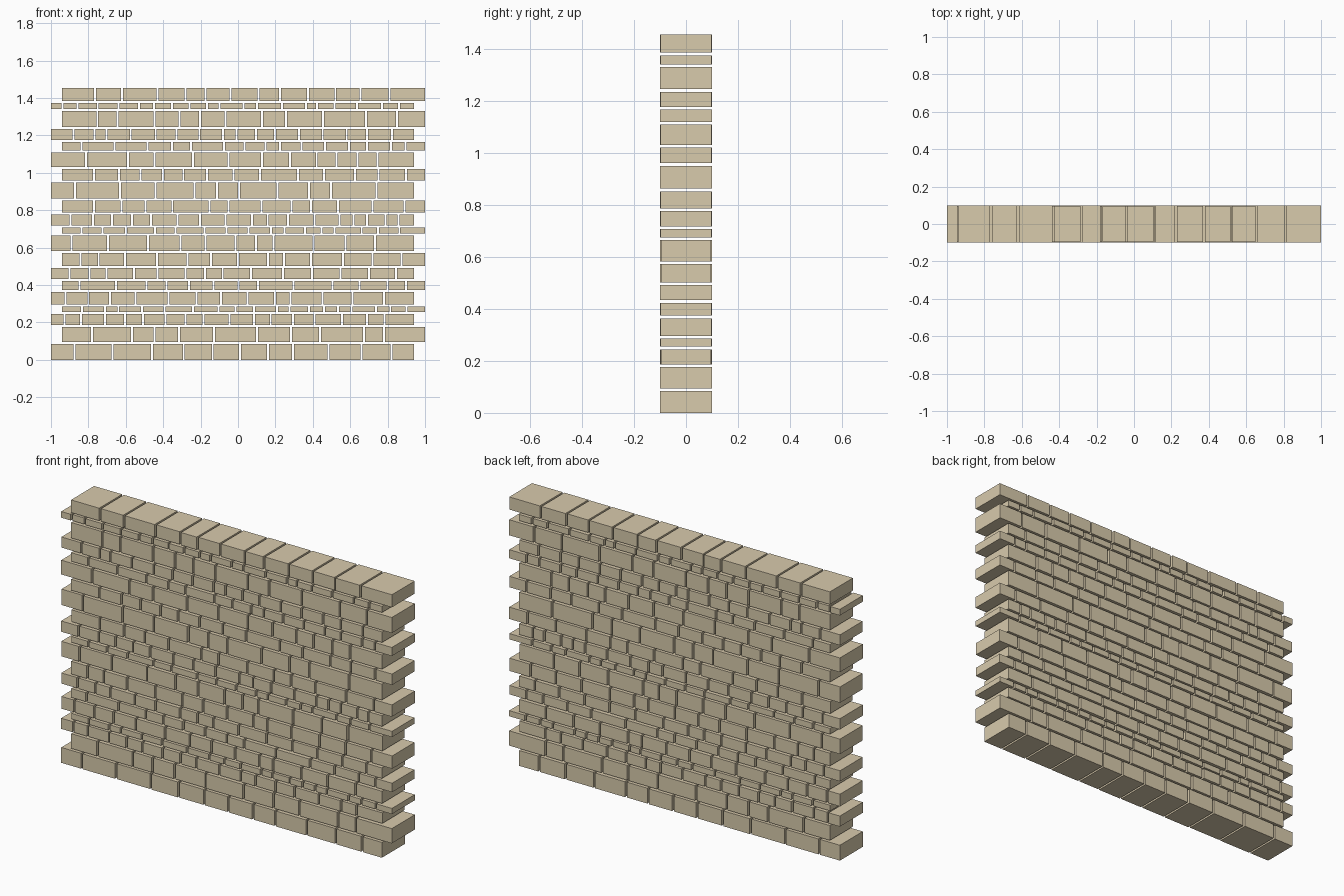
import bpy, bmesh, random
from mathutils import Matrix

if "Cube" in bpy.data.objects:
    bpy.data.objects.remove(bpy.data.objects["Cube"])

random.seed(7)
GAP = 0.0105          # open joint between stones and between courses
STEP = 0.06           # toothing: alternate courses shift by this much
DEPTH = 0.2

stone = bpy.data.materials.new("sandstone")
stone.diffuse_color = (0.69, 0.595, 0.415, 1.0)
stone.use_nodes = True
stone.node_tree.nodes["Principled BSDF"].inputs["Base Color"].default_value = stone.diffuse_color

# Course height and number of stones, bottom to top
COURSES = [(.084, 12), (.081, 11), (.058, 17), (.031, 19), (.067, 14),
           (.049, 14), (.058, 15), (.070, 14), (.082, 12), (.032, 17),
           (.059, 18), (.065, 13), (.087, 11), (.060, 14), (.078, 12),
           (.047, 16), (.058, 17), (.085, 12), (.034, 20), (.069, 13)]

# Joints of the two courses whose wide faces are fully exposed
FOOTING = [-.875, -.67, -.46, -.29, -.16, -.035, .16, .29, .485, .665, .80 - .13 + .065]
FOOTING = [-.875, -.67, -.46, -.29, -.135, .01, .16, .295, .485, .66]
CAPPING = [-.765, -.62, -.43, -.28, -.175, -.04, .11, .225, .375, .52, .655, .81]


def random_joints(x0, x1, count):
    """Uneven joint positions that split a course into count stones."""
    widths = [random.uniform(0.6, 1.4) for _ in range(count)]
    scale = (x1 - x0) / sum(widths)
    joints, x = [], x0
    for w in widths[:-1]:
        x += w * scale
        joints.append(x)
    return joints


def add_stone(bm, x0, x1, z0, z1):
    depth = DEPTH - random.uniform(0, 0.008)
    bmesh.ops.create_cube(
        bm, size=1,
        matrix=Matrix.Translation(((x0 + x1) / 2, 0, (z0 + z1) / 2))
        @ Matrix.Diagonal((x1 - x0, depth, z1 - z0, 1)))


def add_course(name, x0, x1, z0, z1, joints):
    bm = bmesh.new()
    starts = [x0] + [j + GAP / 2 for j in joints]
    ends = [j - GAP / 2 for j in joints] + [x1]
    for a, b in zip(starts, ends):
        add_stone(bm, a, b, z0, z1)
    mesh = bpy.data.meshes.new(name)
    bm.to_mesh(mesh)
    bm.free()
    mesh.materials.append(stone)
    bpy.context.collection.objects.link(bpy.data.objects.new(name, mesh))


# Stack the courses, stepping alternate ones sideways
z = 0.0
last = len(COURSES) - 1
for i, (height, count) in enumerate(COURSES):
    x0, x1 = (-1.0, 1.0 - STEP) if i % 2 == 0 else (-1.0 + STEP, 1.0)
    if i == 0:
        name, joints = "footing_course", FOOTING + [.82]
    elif i == last:
        name, joints = "capping_course", CAPPING
    else:
        name, joints = f"stone_course_{i + 1:02d}", random_joints(x0, x1, count)
    add_course(name, x0, x1, z, z + height, joints)
    z += height + GAP
